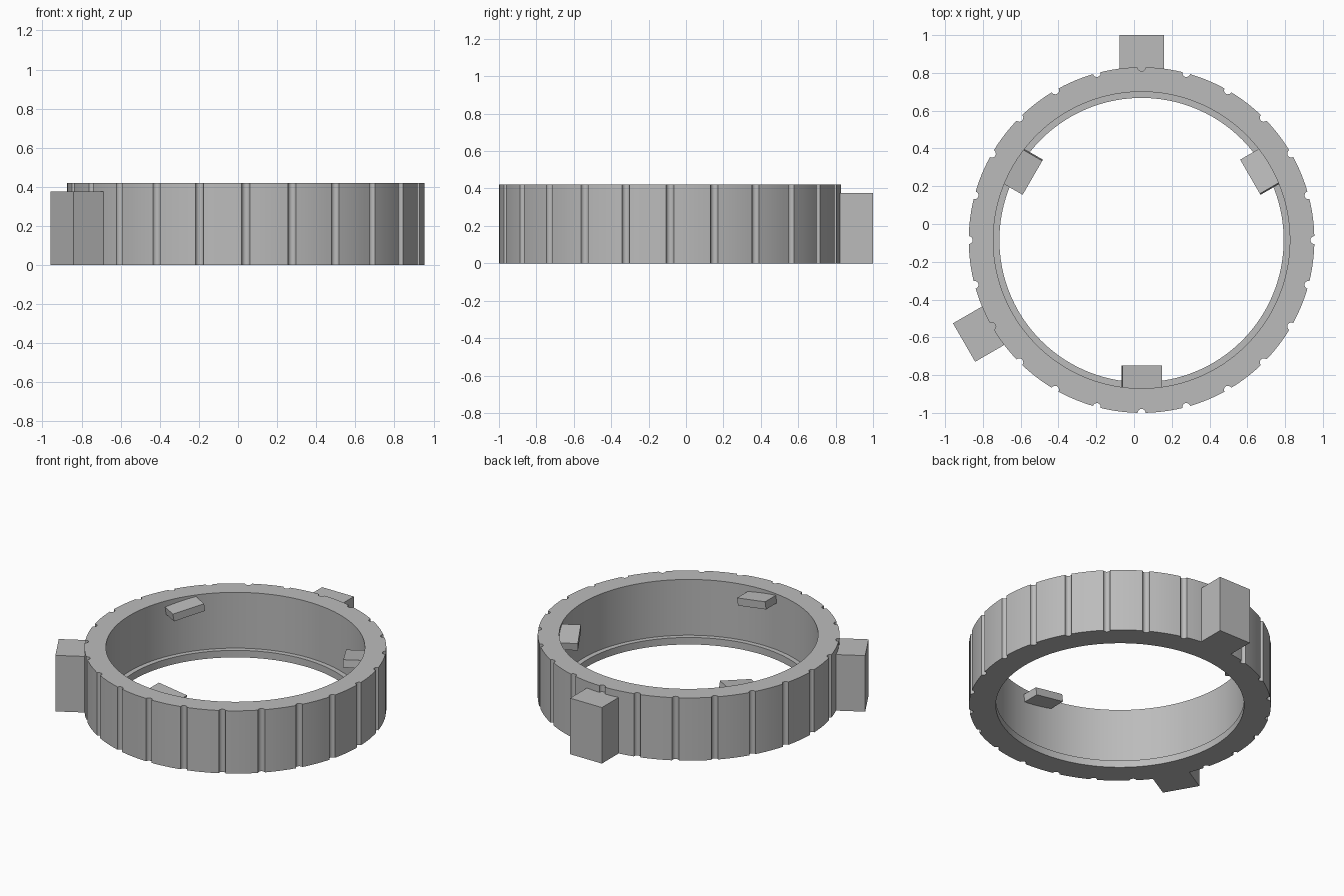
import bpy
import bmesh
from math import sin, cos, pi, radians
from mathutils import Matrix, Vector

cube = bpy.data.objects.get("Cube")
if cube:
    bpy.data.objects.remove(cube, do_unlink=True)

CENTRE = Vector((0.04, -0.085, 0))
OUTER, BORE, LIP = 0.915, 0.785, 0.7525
HEIGHT, LIP_HEIGHT = 0.42, 0.047
GROOVES, GROOVE_RADIUS = 24, 0.021

grey = bpy.data.materials.new("plain grey")
grey.use_nodes = True
grey.diffuse_color = (0.5, 0.5, 0.5, 1)
grey.node_tree.nodes["Principled BSDF"].inputs["Base Color"].default_value = grey.diffuse_color


def add_object(name, bm):
    bmesh.ops.recalc_face_normals(bm, faces=bm.faces)
    mesh = bpy.data.meshes.new(name)
    bm.to_mesh(mesh)
    bm.free()
    mesh.materials.append(grey)
    obj = bpy.data.objects.new(name, mesh)
    bpy.context.collection.objects.link(obj)
    return obj


def outline():
    """Angle and radius of each point around the grooved rim."""
    pitch = 2 * pi / GROOVES
    half = GROOVE_RADIUS / OUTER
    for g in range(GROOVES):
        middle = g * pitch
        for i in range(9):
            t = pi * i / 8
            yield middle - half * cos(t), OUTER - GROOVE_RADIUS * sin(t)
        for i in range(1, 6):
            yield middle + half + (pitch - 2 * half) * i / 6, OUTER


def radial_block(name, angle, inner, outer, width, z, height, tilt=0):
    """Box lying along a radius, optionally tilted about that radius."""
    bm = bmesh.new()
    bmesh.ops.create_cube(bm, size=1)
    place = (Matrix.Translation(CENTRE) @ Matrix.Rotation(radians(angle), 4, 'Z')
             @ Matrix.Translation(((inner + outer) / 2, 0, z))
             @ Matrix.Rotation(radians(tilt), 4, 'X')
             @ Matrix.Diagonal((outer - inner, width, height, 1)))
    bm.transform(place)
    return add_object(name, bm)


# Grooved ring with a small lip at the foot of the bore
bm = bmesh.new()
columns = []
for angle, rim in outline():
    section = [(rim, 0), (rim, HEIGHT), (BORE, HEIGHT),
               (BORE, LIP_HEIGHT), (LIP, LIP_HEIGHT), (LIP, 0)]
    columns.append([bm.verts.new(CENTRE + Vector((r * cos(angle), r * sin(angle), z)))
                    for r, z in section])
for i, a in enumerate(columns):
    b = columns[(i + 1) % len(columns)]
    for j in range(len(a)):
        k = (j + 1) % len(a)
        bm.faces.new((a[j], b[j], b[k], a[k]))
ring = add_object("grooved_ring", bm)
bpy.ops.object.select_all(action='DESELECT')
ring.select_set(True)
bpy.context.view_layer.objects.active = ring
bpy.ops.object.shade_smooth_by_angle(angle=radians(30))

# Outer grip blocks
for name, angle in (("back_grip_block", 90), ("right_grip_block", 210)):
    radial_block(name, angle, 0.85, 1.085, 0.235, 0.1875, 0.375)

# Slanted locking tabs inside the bore
for name, angle in (("left_locking_tab", 30), ("right_locking_tab", 150),
                    ("front_locking_tab", 270)):
    radial_block(name, angle, 0.665, 0.82, 0.21, 0.37, 0.05, tilt=-8)
